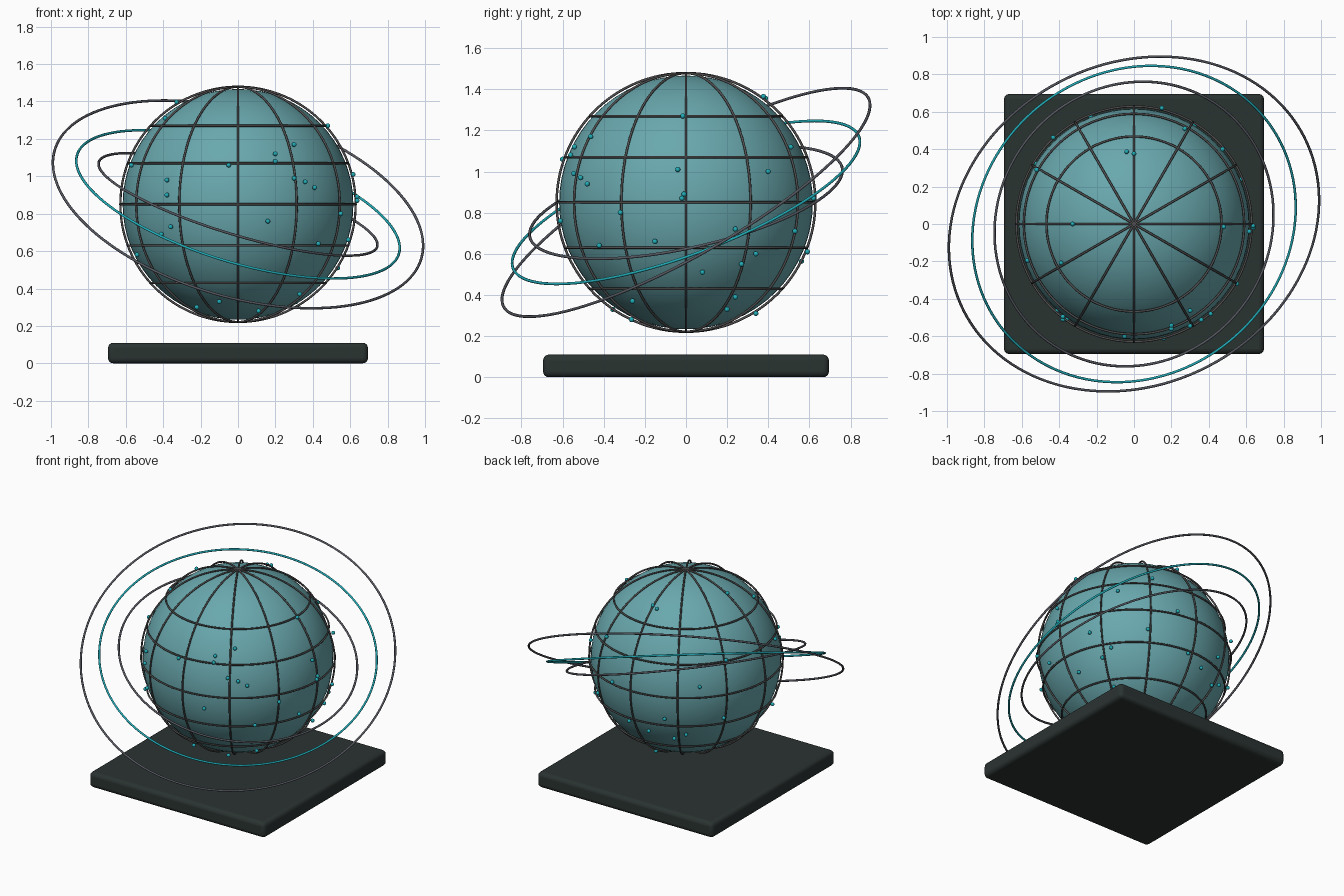
import bpy
from math import pi, sqrt, sin, cos
from mathutils import Vector

cube = bpy.data.objects.get("Cube")
if cube:
    bpy.data.objects.remove(cube, do_unlink=True)

CENTRE = Vector((0, 0, 0.85))
CAGE_R = 0.629
DOT_R = 0.638


def material(name, colour):
    mat = bpy.data.materials.new(name)
    mat.use_nodes = True
    mat.diffuse_color = (*colour, 1)
    bsdf = next(n for n in mat.node_tree.nodes if n.type == 'BSDF_PRINCIPLED')
    bsdf.inputs["Base Color"].default_value = (*colour, 1)
    return mat


globe_teal = material("globe teal", (0.14, 0.39, 0.42))
bright_teal = material("bright teal", (0.015, 0.42, 0.48))
wire_grey = material("wire grey", (0.085, 0.08, 0.08))
ring_grey = material("ring grey", (0.095, 0.1, 0.12))
base_dark = material("base charcoal", (0.023, 0.033, 0.031))


def finish(name, mat, smooth=True):
    obj = bpy.context.object
    obj.name = name
    obj.data.materials.append(mat)
    if smooth:
        bpy.ops.object.shade_smooth()
    return obj


def hoop(name, mat, radius, tube, normal, centre=CENTRE):
    """A thin torus lying square to the given normal."""
    turn = Vector(normal).to_track_quat('Z', 'Y').to_euler()
    bpy.ops.mesh.primitive_torus_add(
        major_radius=radius, minor_radius=tube, major_segments=128,
        minor_segments=8, location=centre, rotation=turn)
    return finish(name, mat)


# Square base with rounded edges
bpy.ops.mesh.primitive_cube_add(size=1, location=(0, 0, 0.055))
base = finish("base", base_dark, smooth=False)
base.scale = (1.39, 1.39, 0.11)
bpy.ops.object.transform_apply(location=False, rotation=False, scale=True)
bevel = base.modifiers.new("rounded edges", 'BEVEL')
bevel.width = 0.028
bevel.segments = 4
bpy.ops.object.shade_smooth_by_angle()

# Globe
bpy.ops.mesh.primitive_uv_sphere_add(segments=64, ring_count=32,
                                     radius=0.617, location=CENTRE)
finish("globe", globe_teal)

# Wire cage: great circles through the poles, then level circles
for i in range(6):
    a = i * pi / 6
    hoop(f"meridian_{i}", wire_grey, CAGE_R, 0.006, (cos(a), sin(a), 0))
for i, h in enumerate((-0.42, -0.22, 0, 0.22, 0.42)):
    hoop(f"parallel_{i}", wire_grey, sqrt(CAGE_R ** 2 - h * h), 0.006,
         (0, 0, 1), CENTRE + Vector((0, 0, h)))

# Tilted orbit rings
hoop("inner_orbit", ring_grey, 0.778, 0.007, (0.284, -0.208, 0.935))
hoop("middle_orbit", bright_teal, 0.9, 0.007, (0.277, -0.342, 0.897))
hoop("outer_orbit", ring_grey, 1.022, 0.007, (0.249, -0.482, 0.838))

# Dots on the globe: those facing front as (x, z), those on the left as (y, z)
front_dots = [
    (-.33, 1.4), (-.39, 1.31), (-.05, 1.06), (-.57, 1.06), (-.38, .98),
    (-.38, .9), (-.36, .73), (-.41, .69), (-.54, .58), (-.22, .3),
    (-.1, .33), (.11, .28), (.33, .37), (.2, 1.12), (.2, 1.08),
    (.3, 1.17), (.48, 1.27), (.3, .99), (.36, .97), (.41, .94),
    (.16, .76), (.43, .64), (.55, .8), (.59, .66)]
left_dots = [
    (-.04, 1.01), (-.01, .89), (-.02, .87), (.08, .51), (.38, 1.37),
    (.4, 1), (.51, 1.12), (.53, .71), (.24, .72), (.34, .6),
    (.27, .55), (.59, .61), (.24, .39), (.2, .33), (.34, .31), (.62, .87)]
back_right_dots = [
    (-.04, .39, .51), (-.43, .46, .08), (-.52, .29, .23), (-.23, .57, -.16),
    (-.52, .32, -.17), (-.33, .47, -.29), (-.25, .49, -.33), (-.1, .57, -.29)]


def depth(a, z):
    return sqrt(max(0, DOT_R ** 2 - a * a - (z - CENTRE.z) ** 2))


points = [Vector((x, -depth(x, z), z - CENTRE.z)) for x, z in front_dots]
points += [Vector((depth(y, z), y, z - CENTRE.z)) for y, z in left_dots]
points += [Vector(p) for p in back_right_dots]

dot_mesh = None
for i, p in enumerate(points):
    spot = CENTRE + p.normalized() * DOT_R
    if dot_mesh is None:
        bpy.ops.mesh.primitive_uv_sphere_add(segments=12, ring_count=8,
                                             radius=0.0125, location=spot)
        dot_mesh = finish("dot_0", bright_teal).data
    else:
        dot = bpy.data.objects.new(f"dot_{i}", dot_mesh)
        dot.location = spot
        bpy.context.collection.objects.link(dot)
